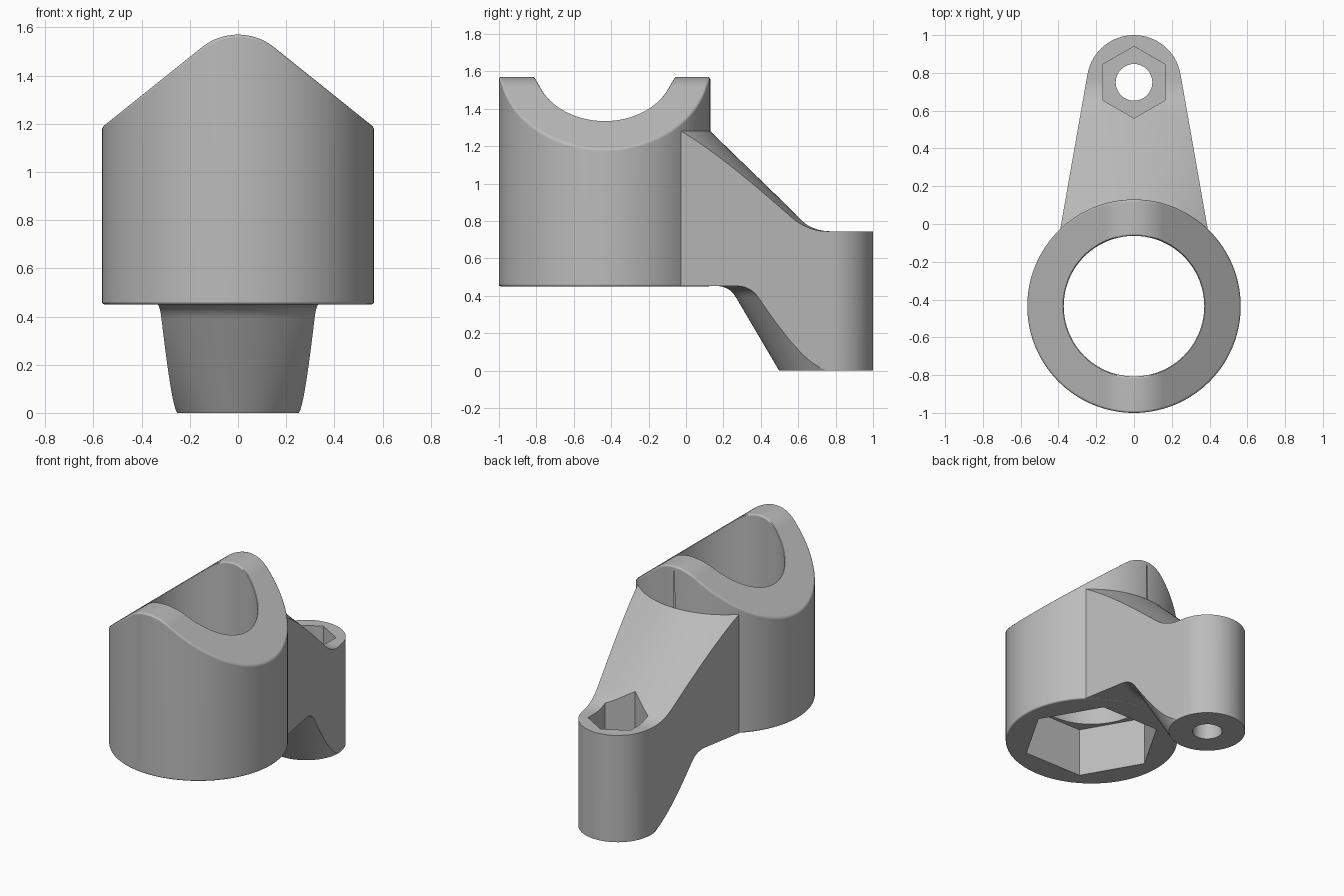
import bpy
import bmesh
from math import radians, sin, cos, tau

if "Cube" in bpy.data.objects:
    bpy.data.objects.remove(bpy.data.objects["Cube"], do_unlink=True)

BODY_Y, BOSS_Y = -0.435, 0.75      # the two vertical axes
BASE, RIM = 0.45, 1.57             # underside and ridge of the ring

grey = bpy.data.materials.new("plain grey")
grey.use_nodes = True
grey.diffuse_color = (0.5, 0.5, 0.5, 1)
grey.node_tree.nodes["Principled BSDF"].inputs["Base Color"].default_value = (0.5, 0.5, 0.5, 1)


def finish(name, bm):
    bmesh.ops.recalc_face_normals(bm, faces=bm.faces[:])
    mesh = bpy.data.meshes.new(name)
    bm.to_mesh(mesh)
    bm.free()
    mesh.materials.append(grey)
    obj = bpy.data.objects.new(name, mesh)
    bpy.context.collection.objects.link(obj)
    return obj


def prism(name, points, lo, hi, along_y=False):
    """Extrude a flat outline along z, or along y."""
    bm = bmesh.new()
    place = (lambda a, b, t: (a, t, b)) if along_y else (lambda a, b, t: (a, b, t))
    face = bm.faces.new([bm.verts.new(place(a, b, lo)) for a, b in points])
    new = bmesh.ops.extrude_face_region(bm, geom=[face])["geom"]
    shift = place(0, 0, hi - lo)
    bmesh.ops.translate(bm, vec=shift, verts=[v for v in new if isinstance(v, bmesh.types.BMVert)])
    return finish(name, bm)


def arc(radius, cx, cy, start, end, steps):
    angles = [radians(start + (end - start) * i / steps) for i in range(steps + 1)]
    return [(cx + radius * cos(a), cy + radius * sin(a)) for a in angles]


def round_prism(name, radius, y, lo, hi, sides, turn=0):
    return prism(name, arc(radius, 0, y, turn, turn + 360, sides)[:-1], lo, hi)


def lathe(name, profile, y):
    """Revolve an (r, z) profile around a vertical axis."""
    bm = bmesh.new()
    verts = [bm.verts.new((r, y, z)) for r, z in profile]
    edges = [bm.edges.new(pair) for pair in zip(verts, verts[1:])]
    bmesh.ops.spin(bm, geom=verts + edges, cent=(0, y, 0), axis=(0, 0, 1),
                   angle=tau, steps=128, use_merge=True)
    bmesh.ops.remove_doubles(bm, verts=bm.verts[:], dist=0.0001)
    return finish(name, bm)


def fillet(a, corner, b, steps=10):
    out = []
    for i in range(steps + 1):
        t = i / steps
        out.append(tuple((1 - t) ** 2 * p + 2 * t * (1 - t) * q + t * t * s
                         for p, q, s in zip(a, corner, b)))
    return out


def apply(obj, mod):
    bpy.context.view_layer.objects.active = obj
    bpy.ops.object.modifier_apply(modifier=mod.name)


def combine(obj, other, operation):
    mod = obj.modifiers.new("combine", 'BOOLEAN')
    mod.operation, mod.solver, mod.object = operation, 'EXACT', other
    apply(obj, mod)
    bpy.data.objects.remove(other, do_unlink=True)


# Ring body with a rounded gable top and a straight bore
body = round_prism("clamp_body", 0.565, BODY_Y, BASE, 1.7, 128)
ridge = arc(0.24, 0, RIM - 0.24, 51.34, 128.66, 16)
roof = prism("roof_shape", [(0.7, 0), (0.7, 1.077)] + ridge + [(-0.7, 1.077), (-0.7, 0)],
             -1.5, 0.5, along_y=True)
combine(body, roof, 'INTERSECT')
combine(body, round_prism("bore", 0.372, BODY_Y, 0, 2, 128), 'DIFFERENCE')

# Softened rims
bevel = body.modifiers.new("soft_rims", 'BEVEL')
bevel.width, bevel.segments = 0.012, 3
bevel.limit_method, bevel.angle_limit = 'ANGLE', radians(35)
bevel.use_clamp_overlap = False
apply(body, bevel)

# Tapered arm ending in a round boss
side = 0.391
arm = prism("arm", [(side, -0.03)] + arc(0.25, 0, BOSS_Y, 10, 170, 48) + [(-side, -0.03)],
            -0.1, 1.28)

# Upper slope falls away from the ring axis, then blends to the flat boss top
top = 0.745
slope = fillet((1.035, 0.824), (1.117, top), (1.22, top))
combine(arm, lathe("upper_slope", [(0, -0.5), (2, -0.5), (2, top)] + slope[::-1]
                   + [(0.4, 1.44), (0, 1.44)], BODY_Y), 'INTERSECT')

# Underside flares out as a cone around the boss axis
under = BASE + 0.002
flare = fillet((0.483, 0.392), (0.519, under), (0.585, under))
combine(arm, lathe("under_flare", [(0, 0), (0.252, 0)] + flare
                   + [(2, under), (2, 2), (0, 2)], BOSS_Y), 'INTERSECT')
combine(body, arm, 'UNION')

# Hexagonal pockets and bolt hole
combine(body, round_prism("large_hex", 0.455, BODY_Y, 0.2, 0.795, 6), 'DIFFERENCE')
combine(body, round_prism("small_hex", 0.19, BOSS_Y, 0.48, 1.2, 6, 30), 'DIFFERENCE')
combine(body, round_prism("bolt_hole", 0.097, BOSS_Y, -0.2, 1, 48), 'DIFFERENCE')

# Smooth shading with crisp edges
bpy.ops.object.select_all(action='DESELECT')
body.select_set(True)
bpy.context.view_layer.objects.active = body
bpy.ops.object.shade_smooth_by_angle(angle=radians(32))
weighted = body.modifiers.new("even_shading", 'WEIGHTED_NORMAL')
weighted.keep_sharp = True
